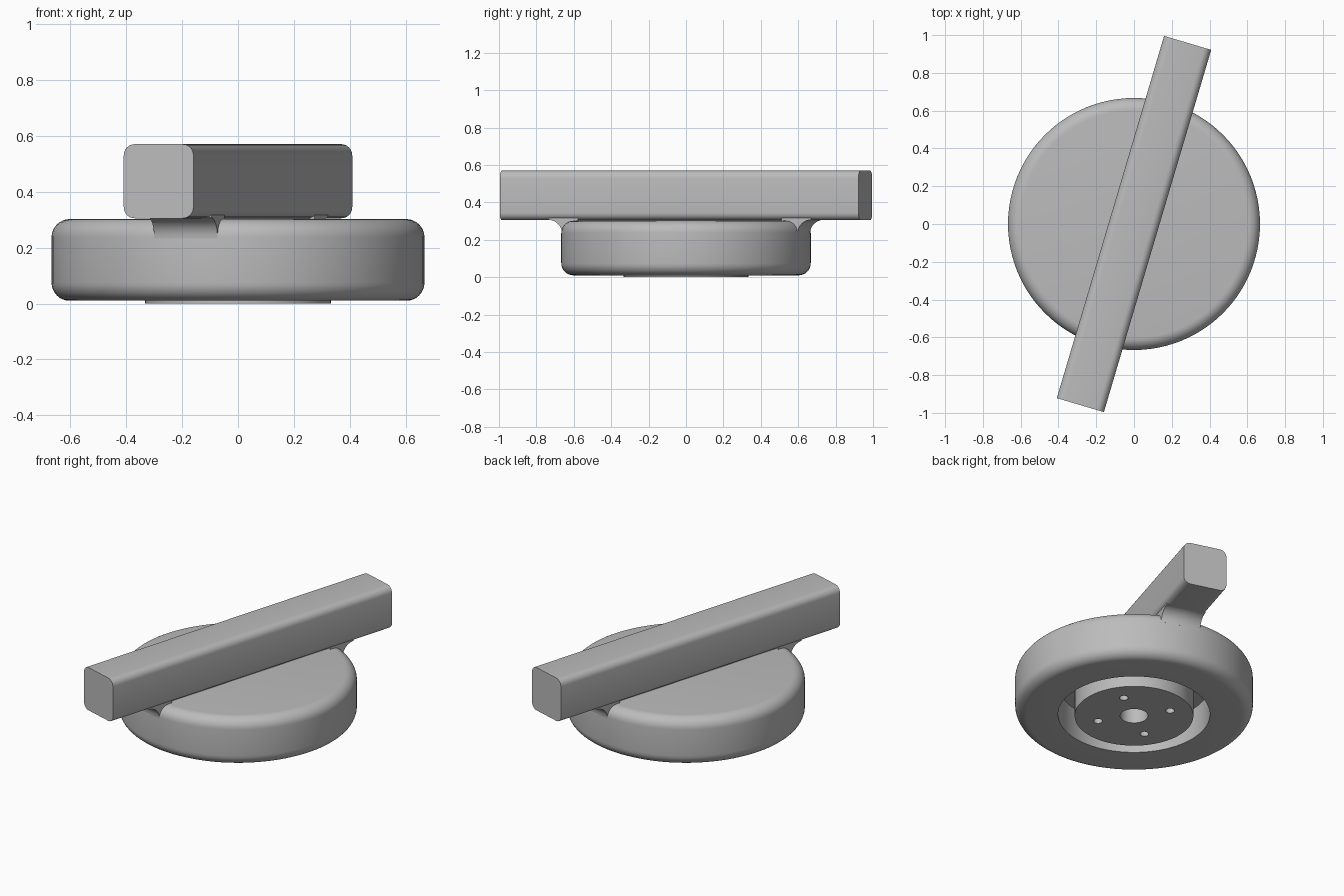
import bpy, bmesh
from math import sin, cos, pi, radians, sqrt
from mathutils import Matrix

if "Cube" in bpy.data.objects:
    bpy.data.objects.remove(bpy.data.objects["Cube"])

grey = bpy.data.materials.new("plain grey")
grey.use_nodes = True
colour = (0.5, 0.5, 0.5, 1)
grey.diffuse_color = colour
grey.node_tree.nodes["Principled BSDF"].inputs["Base Color"].default_value = colour

BAR_ANGLE = radians(-16.5)
RADIUS, BASE_Z, TOP_Z, ROUND = 0.667, 0.01, 0.302, 0.065
BAR_W, BAR_BOTTOM, BAR_TOP = 0.26, 0.305, 0.57


def finish(name, bm):
    bmesh.ops.remove_doubles(bm, verts=bm.verts, dist=1e-5)
    bmesh.ops.recalc_face_normals(bm, faces=bm.faces)
    mesh = bpy.data.meshes.new(name)
    bm.to_mesh(mesh)
    bm.free()
    ob = bpy.data.objects.new(name, mesh)
    bpy.context.collection.objects.link(ob)
    mesh.materials.append(grey)
    return ob


def select_only(ob):
    bpy.ops.object.select_all(action='DESELECT')
    ob.select_set(True)
    bpy.context.view_layer.objects.active = ob


def smooth(ob):
    select_only(ob)
    bpy.ops.object.shade_smooth_by_angle(angle=radians(35))


def arc(cx, cz, r, start, end, steps=8):
    return [(cx + r * cos(radians(start + (end - start) * i / steps)),
             cz + r * sin(radians(start + (end - start) * i / steps)))
            for i in range(steps + 1)]


def loft(sections):
    """Skin a row of closed sections and cap both ends."""
    bm = bmesh.new()
    rings = [[bm.verts.new(p) for p in s] for s in sections]
    for a, b in zip(rings, rings[1:]):
        for i in range(len(a)):
            j = (i + 1) % len(a)
            bm.faces.new((a[i], a[j], b[j], b[i]))
    bm.faces.new(rings[0])
    bm.faces.new(rings[-1][::-1])
    return bm


# Round knob body: rounded rim, ring groove, central boss and shaft hole
profile = [(0, 0.2), (0.078, 0.2), (0.078, 0), (0.333, 0),
           (0.333, 0.2), (0.426, 0.2), (0.426, BASE_Z)]
profile += arc(RADIUS - ROUND, BASE_Z + ROUND, ROUND, -90, 0)
profile += arc(RADIUS - ROUND, TOP_Z - ROUND, ROUND, 0, 90)
profile += [(0, TOP_Z)]
bm = bmesh.new()
verts = [bm.verts.new((r, 0, z)) for r, z in profile]
edges = [bm.edges.new(pair) for pair in zip(verts, verts[1:])]
bmesh.ops.spin(bm, geom=verts + edges, cent=(0, 0, 0), axis=(0, 0, 1),
               angle=2 * pi, steps=96)
body = finish("knob_body", bm)

# Four screw holes in the boss
bm = bmesh.new()
for k in range(4):
    a = radians(34 + 90 * k)
    bmesh.ops.create_cone(bm, cap_ends=True, segments=24, radius1=0.025,
                          radius2=0.025, depth=0.24,
                          matrix=Matrix.Translation((0.21 * cos(a), 0.21 * sin(a), 0)))
cutter = finish("screw_hole_cutter", bm)
cutter.hide_render = True
cut = body.modifiers.new("screw_holes", 'BOOLEAN')
cut.operation = 'DIFFERENCE'
cut.solver = 'EXACT'
cut.object = cutter
select_only(body)
bpy.ops.object.modifier_apply(modifier=cut.name)
bpy.data.objects.remove(cutter)
smooth(body)

# Long grip bar with rounded long edges
corner = 0.04
hx, mid, hz = BAR_W / 2 - corner, (BAR_TOP + BAR_BOTTOM) / 2, (BAR_TOP - BAR_BOTTOM) / 2 - corner
outline = []
for sx, sz, start in ((1, 1, 0), (-1, 1, 90), (-1, -1, 180), (1, -1, 270)):
    outline += arc(sx * hx, mid + sz * hz, corner, start, start + 90, 6)
bar = finish("grip_bar", loft([[(x, y, z) for x, z in outline] for y in (-1, 1)]))
bar.rotation_euler.z = BAR_ANGLE
smooth(bar)

# Web joining the bar to the body top
web = finish("bar_web", loft([[(x, y, z) for x, z in ((-0.1, 0.29), (0.1, 0.29), (0.1, 0.32), (-0.1, 0.32))]
                              for y in (-0.6, 0.6)]))
web.rotation_euler.z = BAR_ANGLE

# Concave fillets under both overhangs, following the round wall
fillet = 0.075
neck = arc(RADIUS + fillet, BAR_BOTTOM + 0.002 - fillet, fillet, 180, 90)
neck += [(RADIUS + fillet, 0.33), (0.58, 0.33), (0.58, 0.23)]
for name, side in (("front_fillet", -1), ("back_fillet", 1)):
    sections = []
    for i in range(9):
        s = -0.118 + 0.236 * i / 8
        sections.append([(s, side * sqrt(r * r - s * s), z) for r, z in neck])
    ob = finish(name, loft(sections))
    ob.rotation_euler.z = BAR_ANGLE
    smooth(ob)
